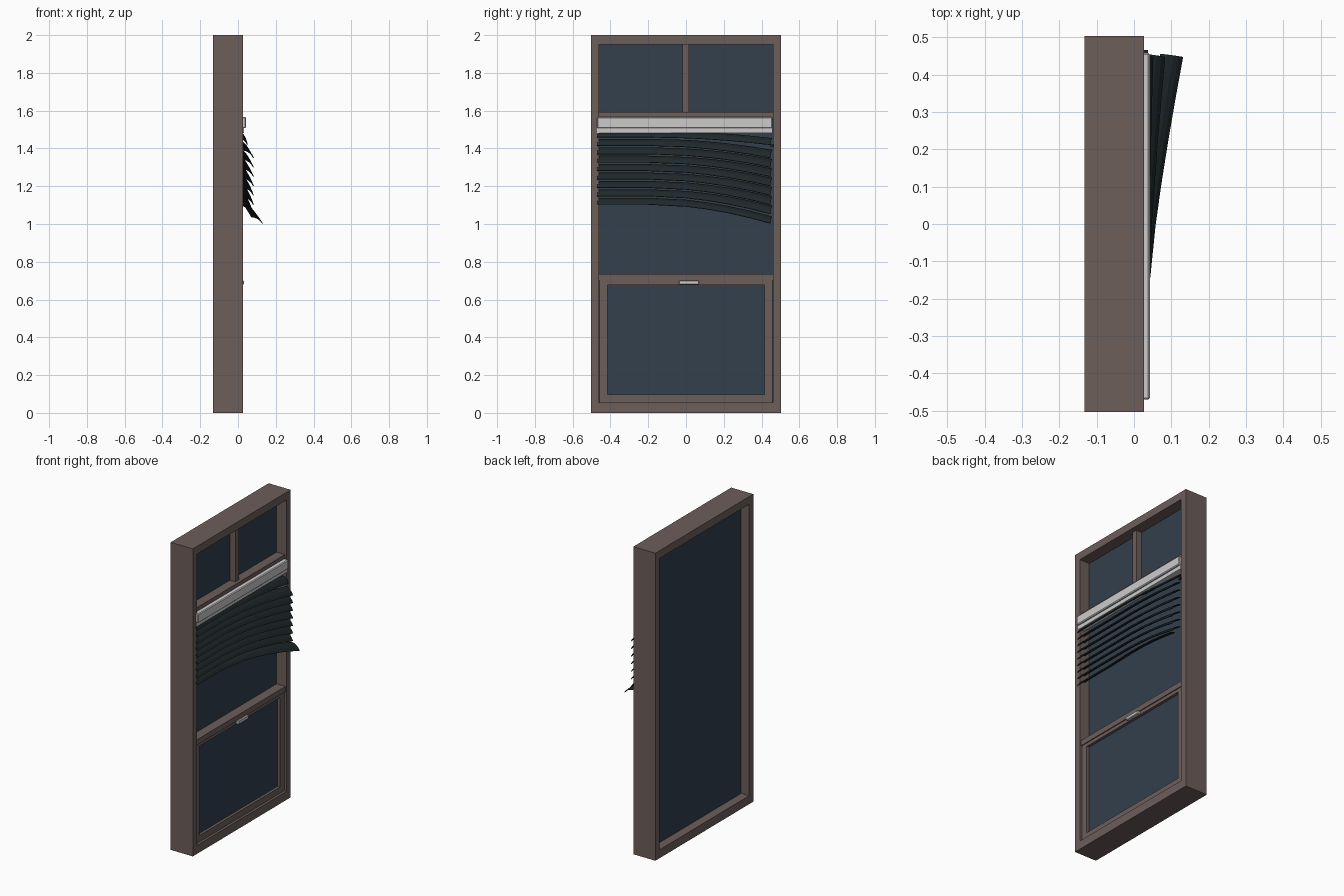
import bpy, bmesh
from mathutils import Vector

if "Cube" in bpy.data.objects:
    bpy.data.objects.remove(bpy.data.objects["Cube"])

def material(name, rgb):
    m = bpy.data.materials.new(name)
    m.diffuse_color = (*rgb, 1)
    m.use_nodes = True
    m.node_tree.nodes["Principled BSDF"].inputs["Base Color"].default_value = m.diffuse_color
    return m

WOOD = material("brown_paint", (0.15, 0.112, 0.102))
GLASS = material("dark_glass", (0.032, 0.05, 0.075))
SLAT = material("dark_slat", (0.014, 0.021, 0.023))

def finish(name, bm, mat=None):
    bmesh.ops.recalc_face_normals(bm, faces=bm.faces)
    me = bpy.data.meshes.new(name)
    bm.to_mesh(me)
    bm.free()
    ob = bpy.data.objects.new(name, me)
    bpy.context.collection.objects.link(ob)
    if mat:
        me.materials.append(mat)
    return ob

def box(name, x, y, z, mat=None, bevel=0):
    bm = bmesh.new()
    bmesh.ops.create_cube(bm, size=1)
    for v in bm.verts:
        v.co = Vector([(r[0] + r[1]) / 2 + c * (r[1] - r[0]) for r, c in zip((x, y, z), v.co)])
    if bevel:
        bmesh.ops.bevel(bm, geom=bm.edges[:], offset=bevel, segments=1, affect='EDGES')
    return finish(name, bm, mat)

def ring(name, x, outer, inner, mat):
    """Rectangular frame; outer and inner are (half width, z low, z high)."""
    bm = bmesh.new()
    loops = [[bm.verts.new((xx, y, z)) for y, z in ((-w, a), (w, a), (w, b), (-w, b))]
             for xx, (w, a, b) in ((x[0], outer), (x[1], outer), (x[1], inner), (x[0], inner))]
    for k in range(4):
        p, q = loops[k], loops[(k + 1) % 4]
        for i in range(4):
            j = (i + 1) % 4
            bm.faces.new((p[i], p[j], q[j], q[i]))
    return finish(name, bm, mat)

# Outer frame and fixed glass
ring("window_frame", (-0.132, 0.027), (0.503, 0, 2), (0.46, 0.055, 1.95), WOOD)
box("main_glass", (-0.075, -0.045), (-0.462, 0.462), (0.053, 1.952), GLASS)

# Transom bar with the short upper mullion
box("transom_bar", (-0.046, 0.015), (-0.461, 0.461), (1.55, 1.592), WOOD)
box("upper_mullion", (-0.046, -0.005), (-0.019, 0.015), (1.59, 1.951), WOOD)

# Lower sash, meeting rail and lock
ring("lower_sash", (-0.046, 0.012), (0.459, 0.056, 0.7), (0.415, 0.097, 0.678), WOOD)
box("lower_glass", (-0.02, -0.006), (-0.417, 0.417), (0.095, 0.68), GLASS)
box("meeting_rail", (-0.046, 0.018), (-0.46, 0.46), (0.7, 0.735), WOOD)
box("sash_lock", (0.005, 0.031), (-0.037, 0.068), (0.68, 0.701), bevel=0.003)

# Blind head rail
box("blind_head_rail", (-0.01, 0.043), (-0.47, 0.458), (1.507, 1.567), bevel=0.005)
box("blind_head_lip", (-0.01, 0.031), (-0.47, 0.458), (1.482, 1.508))

def slat(i, name, tip_x, drop, tip_width, tip_rise):
    """Curved slat, level on the left and sagging forward on the right."""
    stations = (-0.47, -0.2, 0.0, 0.11, 0.22, 0.335, 0.447)
    bm = bmesh.new()
    rows = []
    for y in stations:
        t = max(0, (y + 0.2) / 0.647)
        s = t ** 1.3
        front_x = 0.036 + (tip_x - 0.036) * s
        front_z = 1.103 + 0.0445 * i - drop * t ** 1.9
        width = 0.045 + (tip_width - 0.045) * s
        rise = 0.034 + (tip_rise - 0.034) * s
        row = []
        for k in range(5):
            u = k / 4
            arch = 0.03 * u * (1 - u)
            row.append(bm.verts.new((front_x - width * u + arch * 0.6, y + 0.008 * u * s,
                                     front_z + rise * u + arch)))
        rows.append(row)
    for a, b in zip(rows, rows[1:]):
        for k in range(4):
            bm.faces.new((a[k], b[k], b[k + 1], a[k + 1]))
    ob = finish(name, bm, SLAT)
    mod = ob.modifiers.new("thickness", 'SOLIDIFY')
    mod.thickness = 0.004
    mod.offset = 0

# Nine slats, the lowest hanging furthest out
for i in range(9):
    name = f"blind_slat_{i + 1}"
    if i == 0:
        slat(i, name, 0.13, 0.1, 0.06, 0.035)
    elif i == 8:
        slat(i, name, 0.05, 0.04, 0.045, 0.034)
    else:
        slat(i, name, 0.082, 0.1 - 0.005 * i, 0.055, 0.042)

# Loose tilt tab at the right end of the top slat
box("slat_tab", (0.025, 0.038), (0.447, 0.465), (1.408, 1.422), SLAT)
